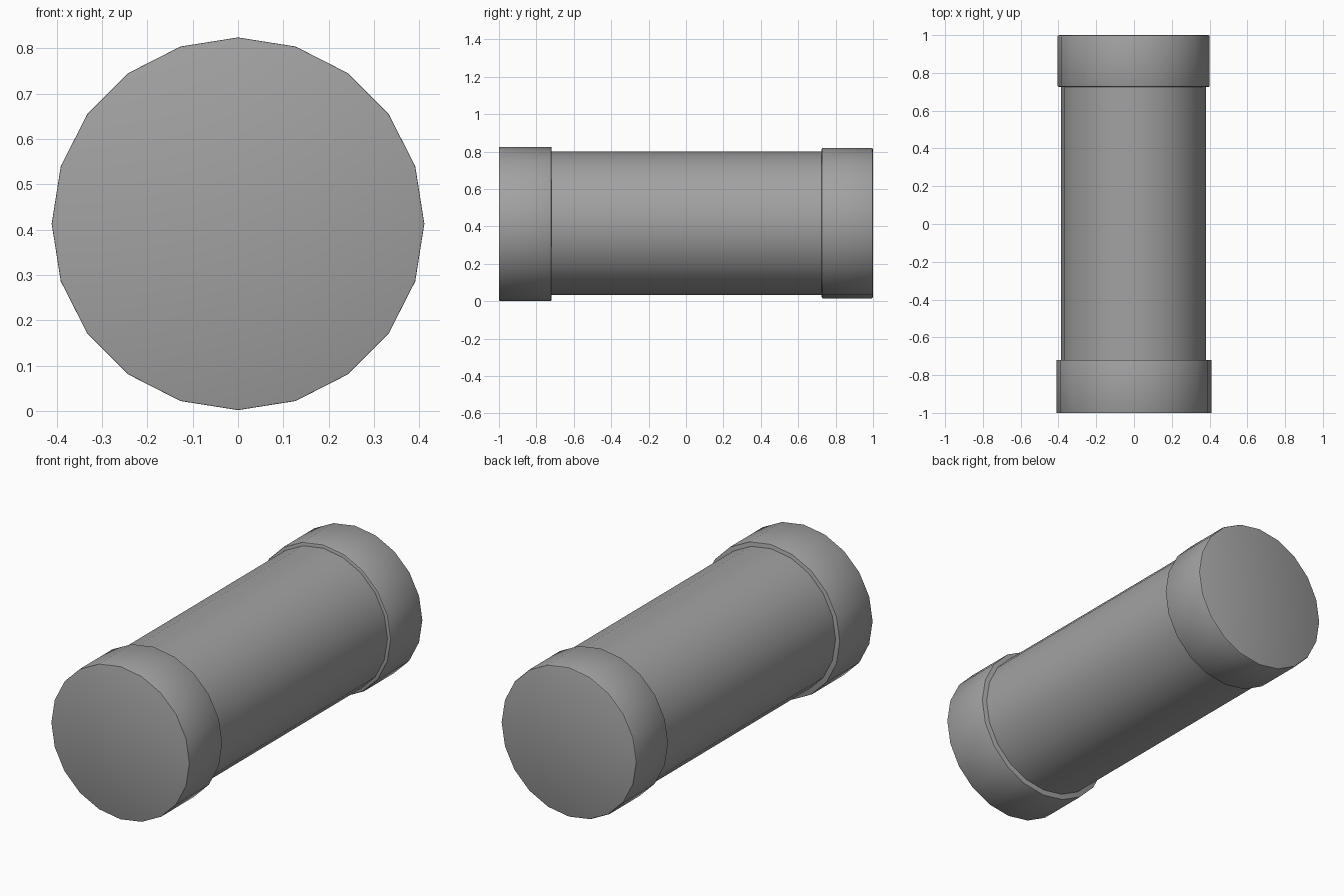
import bpy
import math

SIDES = 20

cube = bpy.data.objects.get("Cube")
if cube:
    bpy.data.objects.remove(cube, do_unlink=True)

grey = bpy.data.materials.new("mid_grey")
grey.use_nodes = True
colour = (0.36, 0.36, 0.36, 1)
grey.diffuse_color = colour
grey.node_tree.nodes["Principled BSDF"].inputs["Base Color"].default_value = colour


def drum(name, radius, y0, y1, x, z, bevel=0):
    """Cylinder lying along y with a corner at the top."""
    bpy.ops.mesh.primitive_cylinder_add(
        vertices=SIDES, radius=radius, depth=y1 - y0,
        location=(x, (y0 + y1) / 2, z), rotation=(math.pi / 2, 0, 0))
    obj = bpy.context.object
    obj.name = name
    obj.data.materials.append(grey)
    if bevel:
        mod = obj.modifiers.new("rim_bevel", "BEVEL")
        mod.width = bevel
        mod.segments = 2
        mod.limit_method = "ANGLE"
        mod.angle_limit = math.radians(40)
        bpy.ops.object.modifier_apply(modifier=mod.name)
    bpy.ops.object.shade_smooth_by_angle(angle=math.radians(40))
    return obj


# Main tube, running into both caps
drum("tube_body", 0.384, -0.80, 0.80, -0.002, 0.417)
# Wider crisp cap at the front
drum("front_cap", 0.411, -1.0, -0.72, 0, 0.413, 0.002)
# Slightly smaller cap with softened rims at the back
drum("back_cap", 0.403, 0.725, 1.0, -0.002, 0.417, 0.009)
